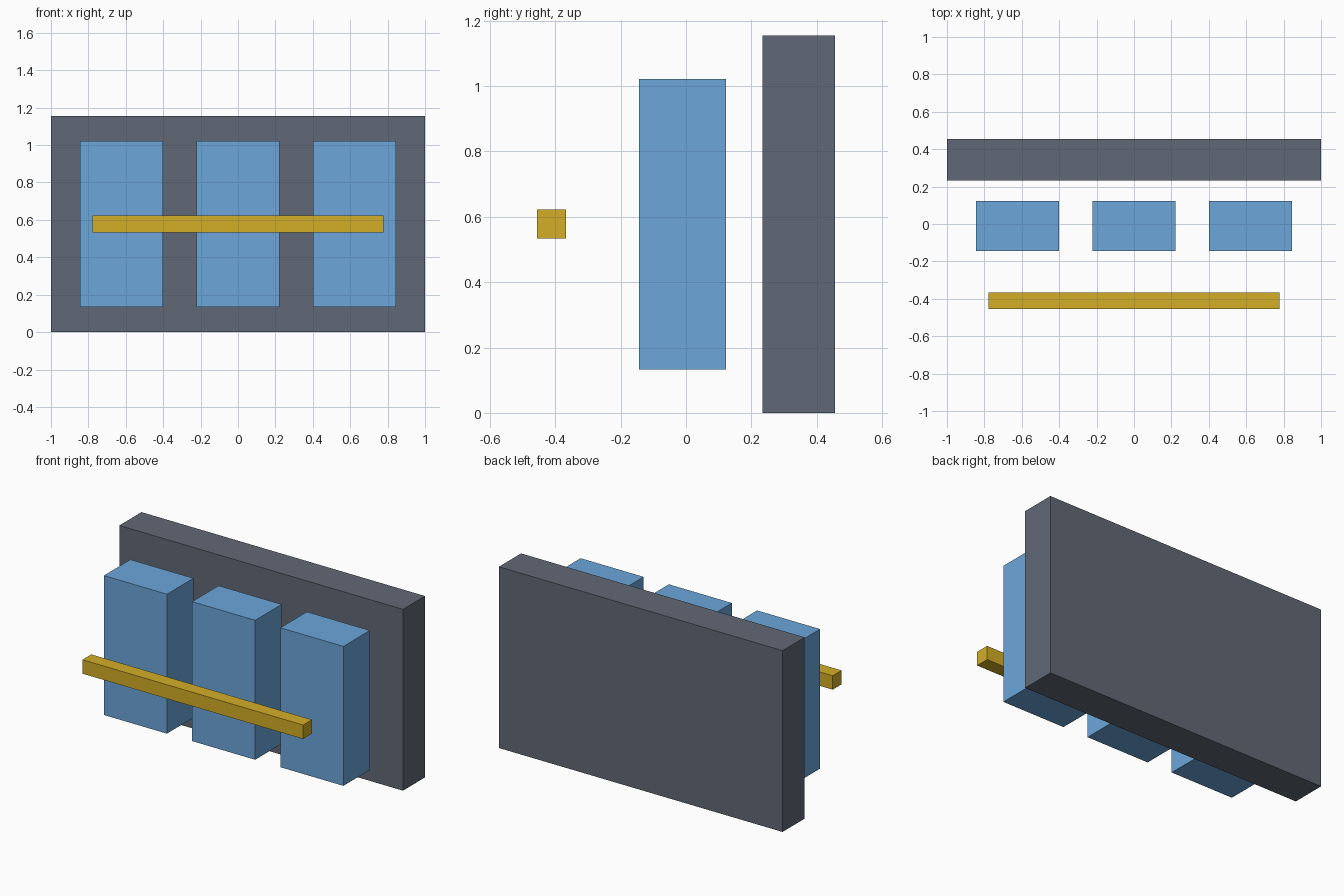
import bpy

if "Cube" in bpy.data.objects:
    bpy.data.objects.remove(bpy.data.objects["Cube"])

U = 2 / 4.5  # design unit: the panel is 4.5 units wide


def material(name, rgb):
    mat = bpy.data.materials.new(name)
    mat.diffuse_color = (*rgb, 1)
    mat.use_nodes = True
    mat.node_tree.nodes["Principled BSDF"].inputs["Base Color"].default_value = mat.diffuse_color
    return mat


def box(name, size, centre, mat):
    bpy.ops.mesh.primitive_cube_add(size=1, location=[c * U for c in centre])
    obj = bpy.context.object
    obj.name = name
    obj.scale = [s * U for s in size]
    bpy.ops.object.transform_apply(location=False, rotation=False, scale=True)
    obj.data.materials.append(mat)
    return obj


slate = material("slate", (0.12, 0.14, 0.18))
blue = material("blue", (0.15, 0.38, 0.70))
gold = material("gold", (0.65, 0.42, 0.02))

# Back panel standing on the ground
box("back_panel", (4.5, 0.5, 2.6), (0, 0.775, 1.3), slate)

# Row of three upright blocks floating in front of the panel
for side, i in (("left", -1), ("middle", 0), ("right", 1)):
    box(f"{side}_block", (1, 0.6, 2), (1.4 * i, -0.025, 1.3), blue)

# Horizontal bar across the front
box("front_bar", (3.5, 0.2, 0.2), (0, -0.925, 1.3), gold)
